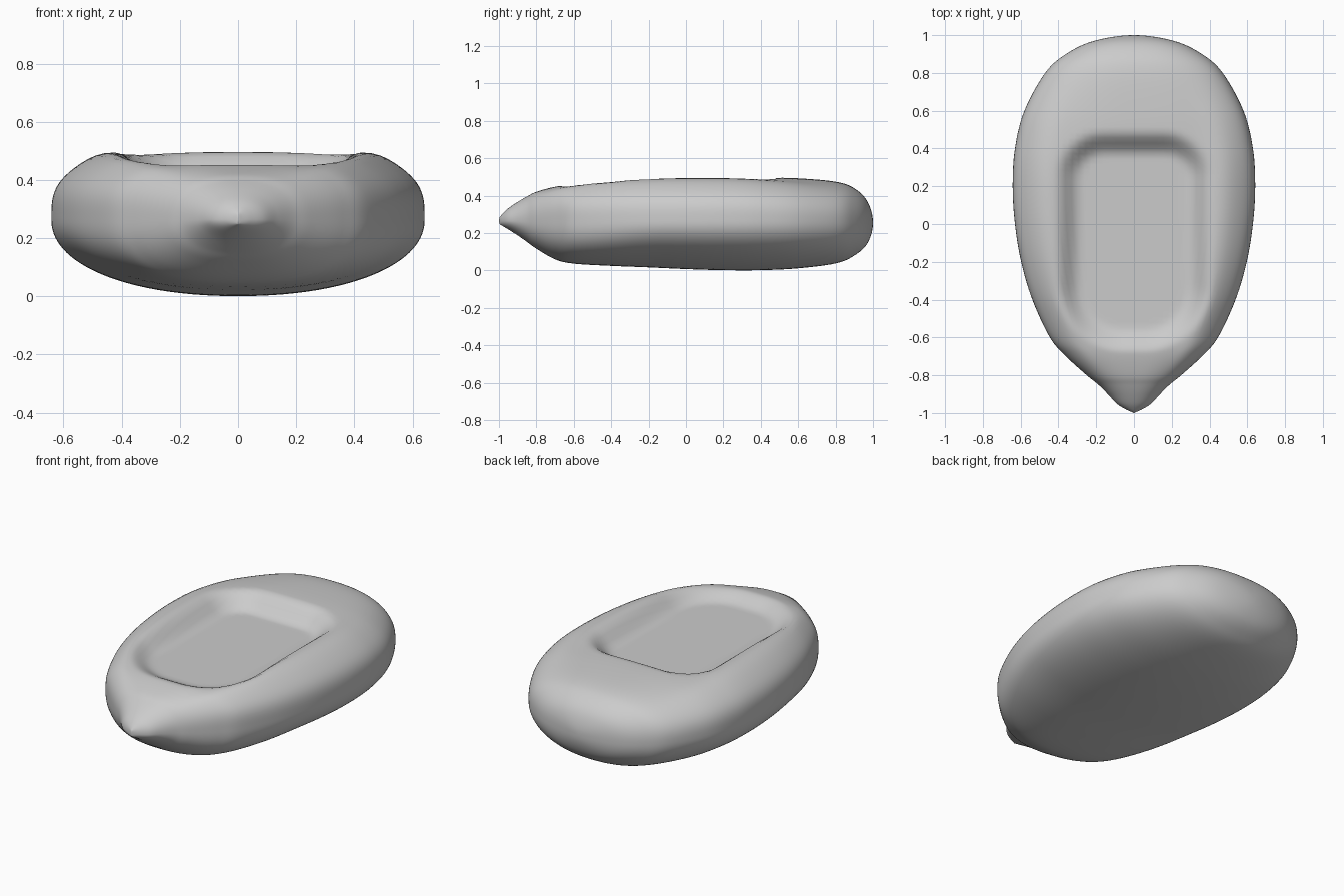
import bpy, bmesh, math
from mathutils import Vector

if "Cube" in bpy.data.objects:
    bpy.data.objects.remove(bpy.data.objects["Cube"])

# Hull stations from nose to tail: y, half width, underside z, top z
STATIONS = [
    (-1.00, 0.00, 0.25, 0.28), (-0.98, 0.045, 0.238, 0.305), (-0.95, 0.092, 0.22, 0.333),
    (-0.90, 0.138, 0.188, 0.367), (-0.85, 0.188, 0.153, 0.396), (-0.80, 0.25, 0.117, 0.421),
    (-0.70, 0.36, 0.060, 0.448), (-0.60, 0.445, 0.037, 0.460), (-0.40, 0.538, 0.025, 0.480),
    (-0.20, 0.597, 0.017, 0.492), (0.00, 0.63, 0.008, 0.497), (0.20, 0.642, 0.002, 0.497),
    (0.40, 0.63, 0.002, 0.497), (0.60, 0.58, 0.012, 0.493), (0.80, 0.47, 0.038, 0.475),
    (0.90, 0.36, 0.08, 0.44), (0.97, 0.21, 0.145, 0.37), (1.00, 0.00, 0.25, 0.26),
]
STEPS, RING = 7, 128


def smooth(a, b, x):
    t = min(1, max(0, (x - a) / (b - a)))
    return t * t * (3 - 2 * t)


def catmull(p0, p1, p2, p3, t):
    return 0.5 * (2 * p1 + (p2 - p0) * t + (2 * p0 - 5 * p1 + 4 * p2 - p3) * t * t
                  + (3 * p1 - p0 - 3 * p2 + p3) * t ** 3)


def sections():
    rows = [Vector(r) for r in STATIONS]
    # the tail closes round, so its spline continues down the other side
    y, w, low, high = rows[-2]
    rows = [2 * rows[0] - rows[1]] + rows + [Vector((y, -w, high, low))]
    for i in range(1, len(rows) - 2):
        for s in range(STEPS):
            if i > 1 or s:
                yield catmull(*rows[i - 1:i + 3], s / STEPS)


def seat_mask(x, y):
    # rounded rectangle with soft walls, rounder toward the nose
    radius = 0.19 if y > -0.1 else 0.30
    qx = abs(x) - (0.355 - radius)
    qy = abs(y + 0.095) - (0.53 - radius)
    d = math.hypot(max(qx, 0), max(qy, 0)) + min(max(qx, qy), 0) - radius
    return 1 - smooth(-0.075, 0.06, d)


def hull_point(y, w, low, high, a):
    c, s = math.cos(a), math.sin(a)
    body = smooth(-1.0, -0.6, y)
    # boxier under the front quarter
    n = 2 + 0.15 * body + 0.35 * smooth(-0.95, -0.75, y) * (1 - smooth(-0.6, -0.1, y))
    if s > 0:
        n = 2 + 1.2 * body - 0.8 * smooth(0.2, 0.95, y)
    r = (abs(c) ** n + abs(s) ** n) ** (-1 / n)
    mid = 0.265 - 0.01 * smooth(0.8, 1, y)
    x = w * r * c
    z = mid + r * s * ((high - mid) if s > 0 else (mid - low))
    if s > 0:
        # raised rim and sunken seat
        rim = math.exp(-((abs(x) / max(w, 0.01) - 0.74) / 0.15) ** 2)
        z += 0.024 * rim * smooth(-0.85, -0.4, y) * (1 - smooth(0.15, 0.85, y))
        z -= max(0, z - 0.405) * seat_mask(x, y)
    return x, y, z


# Hull with sunken seat
bm = bmesh.new()
nose = bm.verts.new((0, -1, 0.265))
tail = bm.verts.new((0, 1, 0.255))
rings = [[bm.verts.new(hull_point(*sec, 2 * math.pi * k / RING)) for k in range(RING)]
         for sec in sections()]
for k in range(RING):
    j = (k + 1) % RING
    bm.faces.new((nose, rings[0][k], rings[0][j]))
    bm.faces.new((tail, rings[-1][j], rings[-1][k]))
    for a, b in zip(rings, rings[1:]):
        bm.faces.new((a[k], b[k], b[j], a[j]))
bmesh.ops.recalc_face_normals(bm, faces=bm.faces)
mesh = bpy.data.meshes.new("hull")
bm.to_mesh(mesh)
bm.free()
hull = bpy.data.objects.new("hull", mesh)
bpy.context.collection.objects.link(hull)

grey = bpy.data.materials.new("light grey")
grey.diffuse_color = (0.6, 0.6, 0.6, 1)
grey.use_nodes = True
grey.node_tree.nodes["Principled BSDF"].inputs["Base Color"].default_value = grey.diffuse_color
mesh.materials.append(grey)
mesh.polygons.foreach_set("use_smooth", [True] * len(mesh.polygons))
